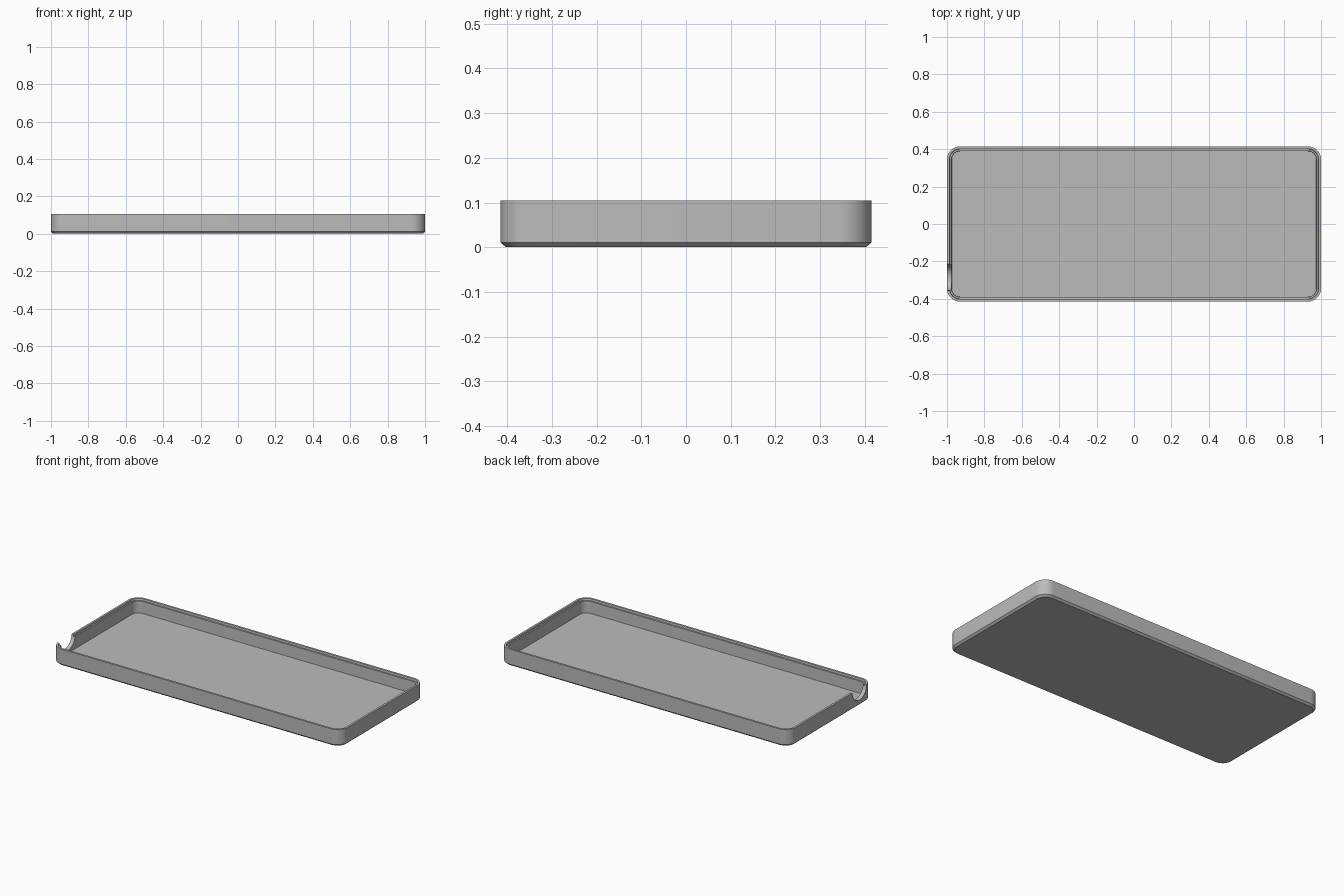
import bpy, bmesh, math

old = bpy.data.objects.get("Cube")
if old:
    bpy.data.objects.remove(old, do_unlink=True)

HALF_X, HALF_Y, RADIUS, HEIGHT = 1.0, 0.415, 0.07, 0.105
CORNER_STEPS = 12

grey = bpy.data.materials.new("plain grey")
grey.use_nodes = True
grey.diffuse_color = (0.5, 0.5, 0.5, 1)
grey.node_tree.nodes["Principled BSDF"].inputs["Base Color"].default_value = (0.5, 0.5, 0.5, 1)


def rounded_ring(bm, inset, z):
    """Rounded rectangle of vertices, moved inwards by inset."""
    r = RADIUS - inset
    ring = []
    for i, (sx, sy) in enumerate([(1, 1), (-1, 1), (-1, -1), (1, -1)]):
        cx, cy = sx * (HALF_X - RADIUS), sy * (HALF_Y - RADIUS)
        for k in range(CORNER_STEPS + 1):
            a = math.pi / 2 * (i + k / CORNER_STEPS)
            ring.append(bm.verts.new((cx + r * math.cos(a), cy + r * math.sin(a), z)))
    return ring


# Tray: underside, bevelled foot, outer wall, rim, stepped ledge, inner wall, floor
section = [(0.012, 0), (0, 0.011), (0, HEIGHT), (0.013, HEIGHT),
           (0.015, 0.094), (0.024, 0.094), (0.026, 0.02)]
bm = bmesh.new()
rings = [rounded_ring(bm, *p) for p in section]
for low, high in zip(rings, rings[1:]):
    n = len(low)
    for j in range(n):
        k = (j + 1) % n
        bm.faces.new((low[j], low[k], high[k], high[j]))
bm.faces.new(rings[0][::-1])
bm.faces.new(rings[-1])
bmesh.ops.recalc_face_normals(bm, faces=bm.faces[:])
mesh = bpy.data.meshes.new("tray")
bm.to_mesh(mesh)
bm.free()
tray = bpy.data.objects.new("tray", mesh)
bpy.context.collection.objects.link(tray)
mesh.materials.append(grey)

# Round cable notch in the end wall
bpy.ops.mesh.primitive_cylinder_add(vertices=48, radius=0.07, depth=0.12,
                                    location=(-1, -0.285, HEIGHT + 0.001),
                                    rotation=(0, math.pi / 2, 0))
cutter = bpy.context.object
cutter.name = "notch_cutter"
cutter.data.materials.append(grey)
cut = tray.modifiers.new("notch", 'BOOLEAN')
cut.operation = 'DIFFERENCE'
cut.solver = 'EXACT'
cut.object = cutter

# Apply the cut, drop the cutter and shade
bpy.ops.object.select_all(action='DESELECT')
tray.select_set(True)
bpy.context.view_layer.objects.active = tray
bpy.ops.object.modifier_apply(modifier=cut.name)
bpy.data.objects.remove(cutter, do_unlink=True)
bpy.ops.object.shade_smooth_by_angle(angle=math.radians(30))
